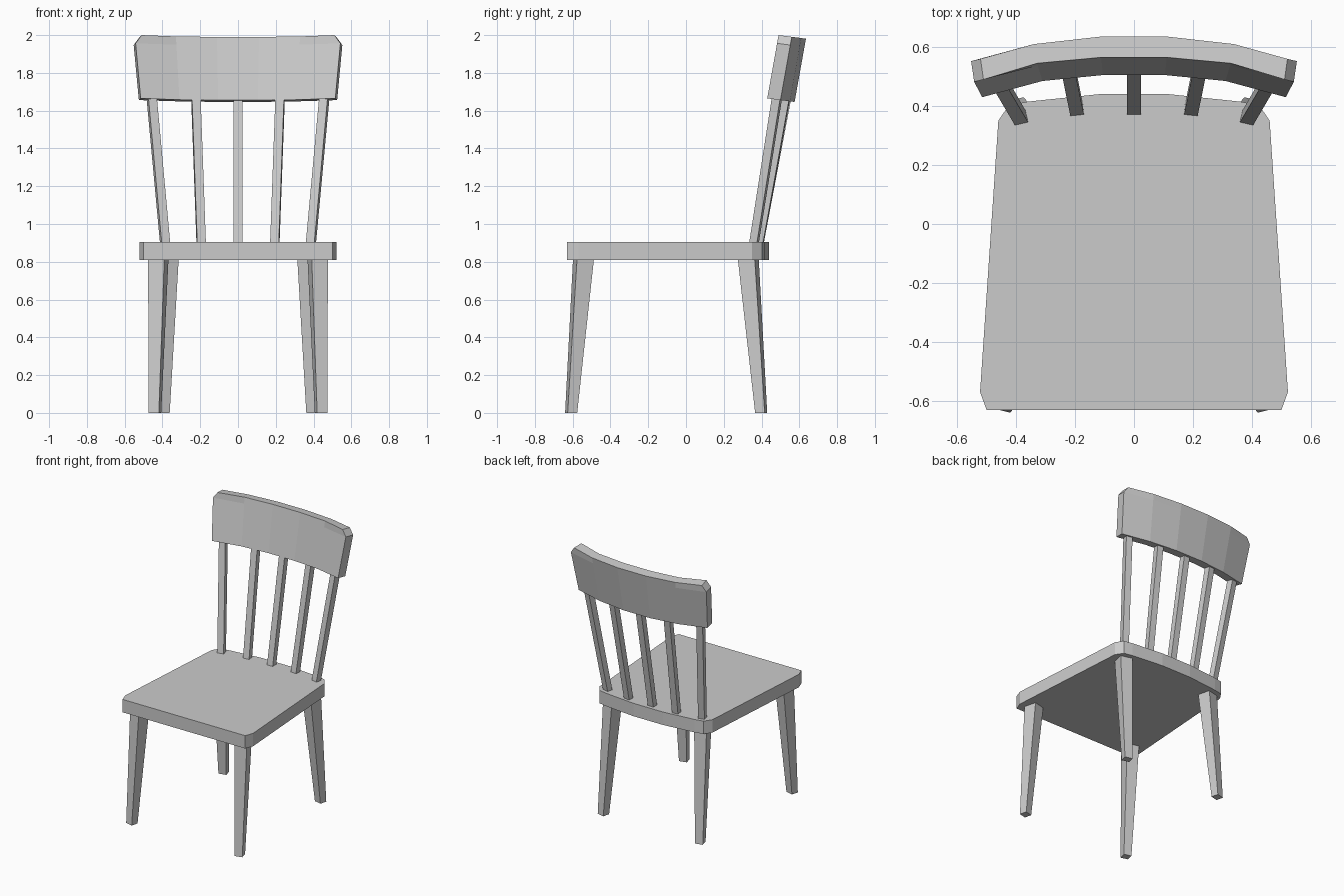
import bpy, bmesh, math
from mathutils import Vector

cube = bpy.data.objects.get("Cube")
if cube:
    bpy.data.objects.remove(cube)

grey = bpy.data.materials.new("plain_grey")
grey.use_nodes = True
colour = (0.6, 0.6, 0.6, 1)
grey.diffuse_color = colour
grey.node_tree.nodes["Principled BSDF"].inputs["Base Color"].default_value = colour


def loft(name, rings):
    """Join matching rings of points with quads and cap both ends."""
    bm = bmesh.new()
    loops = [[bm.verts.new(p) for p in ring] for ring in rings]
    for low, high in zip(loops, loops[1:]):
        n = len(low)
        for i in range(n):
            j = (i + 1) % n
            bm.faces.new((low[i], low[j], high[j], high[i]))
    bm.faces.new(loops[0][::-1])
    bm.faces.new(loops[-1])
    bmesh.ops.recalc_face_normals(bm, faces=bm.faces)
    mesh = bpy.data.meshes.new(name)
    bm.to_mesh(mesh)
    bm.free()
    mesh.materials.append(grey)
    obj = bpy.data.objects.new(name, mesh)
    bpy.context.collection.objects.link(obj)


def box_ring(x, y, z, width, depth, yaw):
    """Four corners of a level rectangle turned about z."""
    c, s = math.cos(yaw), math.sin(yaw)
    corners = ((-1, -1), (1, -1), (1, 1), (-1, 1))
    return [Vector((x + c * u * width / 2 - s * v * depth / 2,
                    y + s * u * width / 2 + c * v * depth / 2, z))
            for u, v in corners]


def mirrored(half):
    """Complete a half outline across x = 0."""
    return half + [(-x, y) for x, y in reversed(half)]


# Seat: tapered slab with cut corners and a bowed back edge
outline = mirrored([(0.5, -0.63), (0.522, -0.57), (0.46, 0.35),
                    (0.425, 0.402), (0.36, 0.415), (0.12, 0.44)])
loft("seat", [[(x, y, z) for x, y in outline] for z in (0.81, 0.905)])

# Legs: tapered, splayed and turned a little outwards
legs = {"front": ((0.44, -0.608), (0.422, -0.543), 1),
        "back": ((0.395, 0.398), (0.368, 0.33), -1)}
for end, (foot, top, turn) in legs.items():
    for side, sign in (("left", 1), ("right", -1)):
        yaw = math.radians(14) * turn * sign
        loft(f"{end}_leg_{side}", [
            box_ring(foot[0] * sign, foot[1], 0, 0.056, 0.052, yaw),
            box_ring(top[0] * sign, top[1], 0.812, 0.088, 0.092, yaw)])

# Back spindles: fanned out and leaning backwards
spindles = {"centre": (0, 0.391, 0, 0.535, 0),
            "inner": (0.195, 0.389, 0.223, 0.527, 6),
            "outer": (0.386, 0.36, 0.457, 0.482, 13)}
for place, (x0, y0, x1, y1, turn) in spindles.items():
    for side, sign in (("left", 1), ("right", -1)):
        if place == "centre" and sign < 0:
            continue
        yaw = -math.radians(turn) * sign
        loft(f"{place}_spindle_{side}", [
            box_ring(x0 * sign, y0, 0.9, 0.046, 0.042, yaw),
            box_ring(x1 * sign, y1, 1.67, 0.046, 0.046, yaw)])

# Top rail: curved board leaning back, with its upper corners cut off
front = mirrored([(0.515, 0.43), (0.31, 0.485), (0.105, 0.505)])
rear = mirrored([(0.525, 0.5), (0.32, 0.55), (0.11, 0.575)])
section = front + rear[::-1]


def rail_ring(height, end_scale):
    ring = []
    for x, y in section:
        wide = 1 + 0.06 * height
        if abs(x) > 0.5:
            wide *= end_scale
        ring.append((x * wide, y + 0.06 * height,
                     1.665 + 0.335 * height - 0.13 * (y - 0.43)))
    return ring


loft("top_rail", [rail_ring(0, 1), rail_ring(0.87, 1), rail_ring(1, 0.935)])
